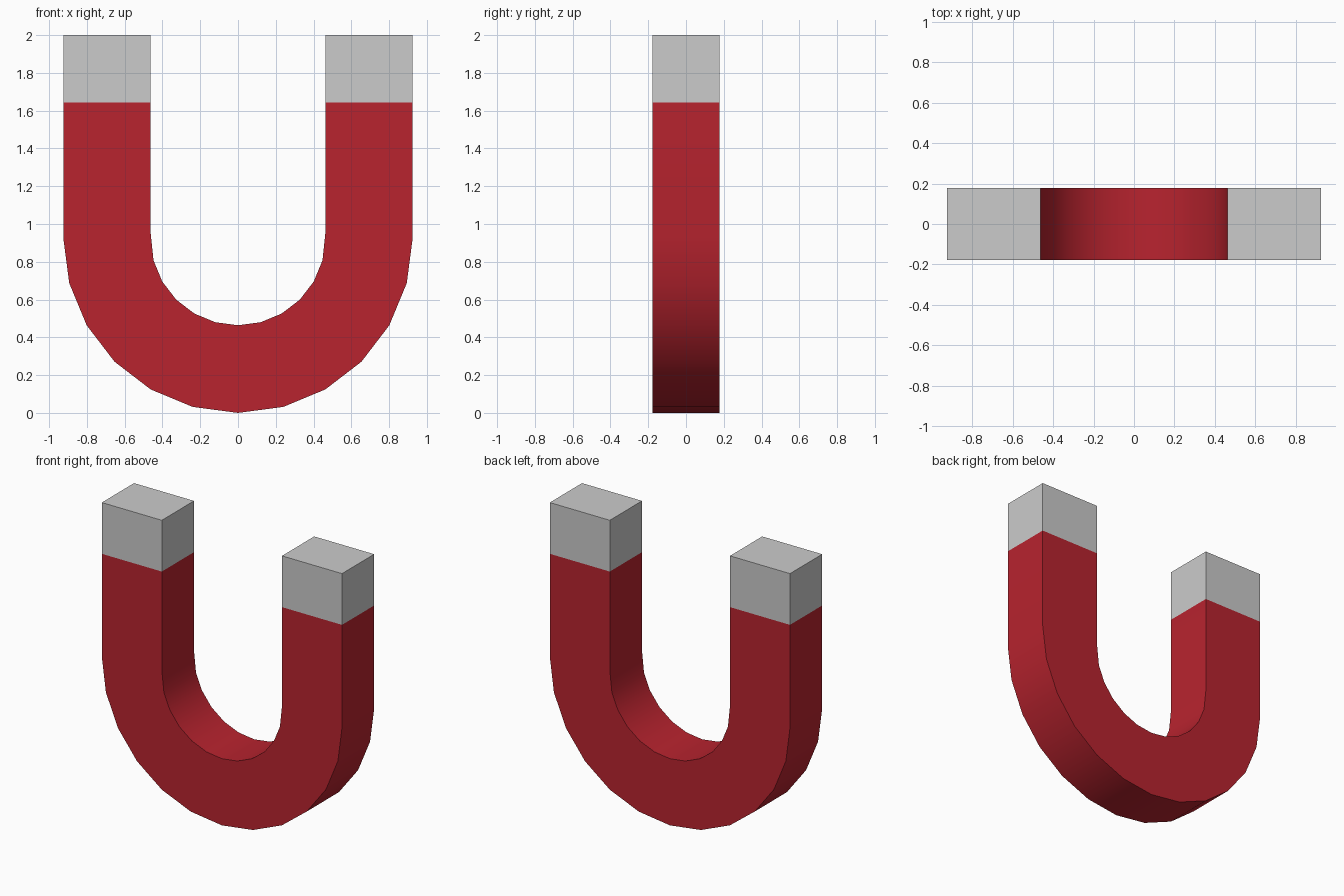
import bpy, bmesh
from math import sin, cos, radians

if "Cube" in bpy.data.objects:
    bpy.data.objects.remove(bpy.data.objects["Cube"])

R_OUT, R_IN, CZ = 0.925, 0.463, 0.927
HALF_DEPTH, Z_JOIN, Z_TOP = 0.177, 1.643, 2.0


def bar(name, stations, cap_end=False):
    """Sweep a rectangular section through (outer, inner) point pairs in the xz plane."""
    bm = bmesh.new()
    rings = []
    for (ox, oz), (ix, iz) in stations:
        rings.append([bm.verts.new(p) for p in (
            (ox, -HALF_DEPTH, oz), (ix, -HALF_DEPTH, iz),
            (ix, HALF_DEPTH, iz), (ox, HALF_DEPTH, oz))])
    for a, b in zip(rings, rings[1:]):
        for i in range(4):
            j = (i + 1) % 4
            bm.faces.new((a[i], a[j], b[j], b[i]))
    if cap_end:
        bm.faces.new(rings[-1])
    bmesh.ops.recalc_face_normals(bm, faces=bm.faces)
    mesh = bpy.data.meshes.new(name)
    bm.to_mesh(mesh)
    bm.free()
    obj = bpy.data.objects.new(name, mesh)
    bpy.context.collection.objects.link(obj)
    return obj


# Red horseshoe body: straight legs joined by a 12-sided half circle
stations = [((-R_OUT, Z_JOIN), (-R_IN, Z_JOIN))]
for k in range(13):
    a = radians(-90 + 15 * k)
    lift = 0.03 if k in (0, 12) else 0.0
    stations.append(((R_OUT * sin(a), CZ - R_OUT * cos(a) - 0.002 * cos(a)),
                     (R_IN * sin(a), CZ + lift - R_IN * cos(a))))
stations.append(((R_OUT, Z_JOIN), (R_IN, Z_JOIN)))
body = bar("magnet_body", stations)

red = bpy.data.materials.new("red_paint")
red.diffuse_color = (0.48, 0.017, 0.028, 1.0)
red.use_nodes = True
red.node_tree.nodes["Principled BSDF"].inputs["Base Color"].default_value = red.diffuse_color
body.data.materials.append(red)
bpy.context.view_layer.objects.active = body
body.select_set(True)
bpy.ops.object.shade_smooth_by_angle(angle=radians(35))

# Bare metal pole tips, mirrored to the other leg
tips = bar("pole_tips", [((R_OUT, z), (R_IN, z)) for z in (Z_JOIN, Z_TOP)], cap_end=True)
mirror = tips.modifiers.new("mirror", 'MIRROR')
mirror.use_axis = (True, False, False)
